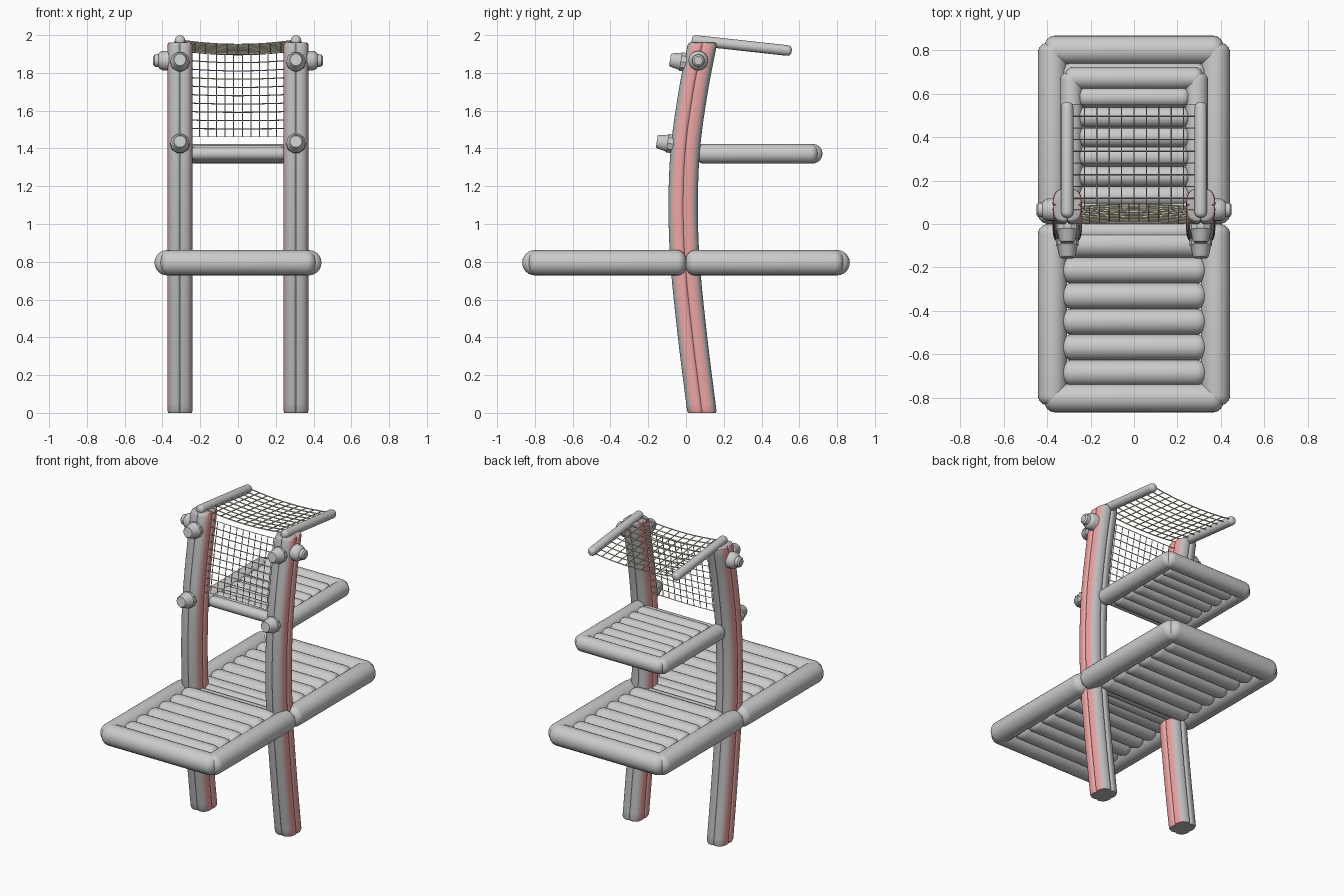
import bpy, bmesh, math
from mathutils import Vector

if "Cube" in bpy.data.objects:
    bpy.data.objects.remove(bpy.data.objects["Cube"])

PX = 0.307  # post centre in x


def material(name, rgb):
    m = bpy.data.materials.new(name)
    m.diffuse_color = (*rgb, 1)
    m.use_nodes = True
    m.node_tree.nodes["Principled BSDF"].inputs["Base Color"].default_value = m.diffuse_color
    return m


pink = material("pink_panel", (0.85, 0.38, 0.38))
grey = material("grey_panel", (0.5, 0.5, 0.5))
cord = material("net_cord", (0.85, 0.8, 0.6))


def finish(bm, name, mats=(), smooth=True):
    bmesh.ops.recalc_face_normals(bm, faces=bm.faces)
    for f in bm.faces:
        f.smooth = smooth
    me = bpy.data.meshes.new(name)
    bm.to_mesh(me)
    bm.free()
    for m in mats:
        me.materials.append(m)
    ob = bpy.data.objects.new(name, me)
    bpy.context.collection.objects.link(ob)
    return ob


def loft(bm, rings):
    """Skin a list of point rings and cap both ends."""
    vs = [[bm.verts.new(p) for p in r] for r in rings]
    n = len(vs[0])
    for a, b in zip(vs, vs[1:]):
        for i in range(n):
            bm.faces.new((a[i], a[(i + 1) % n], b[(i + 1) % n], b[i]))
    bm.faces.new(vs[0])
    bm.faces.new(vs[-1])


def lathe(name, p0, p1, profile, seg=24, angle=None):
    """Revolve (distance, radius) points about the axis p0 -> p1."""
    p0, p1 = Vector(p0), Vector(p1)
    q = (p1 - p0).to_track_quat('Z', 'Y')
    bm = bmesh.new()
    loft(bm, [[p0 + q @ Vector((r * math.cos(2 * math.pi * i / seg),
                                r * math.sin(2 * math.pi * i / seg), d))
               for i in range(seg)] for d, r in profile])
    ob = finish(bm, name)
    if angle:
        ob.data.set_sharp_from_angle(angle=math.radians(angle))
    return ob


def tube(name, p0, p1, r, e):
    """Inflated tube with rounded ends of length e."""
    L = (Vector(p1) - Vector(p0)).length
    arc = [(e * (1 - math.cos(t)), r * (0.25 + 0.75 * math.sin(t)))
           for t in [i * math.pi / 12 for i in range(7)]]
    return lathe(name, p0, p1, arc + [(L - d, q) for d, q in reversed(arc)])


# posts: seamed pillow section swept along a gentle bow
BOW = [(0, .085), (.4, .035), (.8, -.005), (1.1, -.015), (1.4, -.003), (1.7, .038), (1.96, .088)]


def bow(z):
    """Catmull-Rom interpolation of the post centre line."""
    i = max(k for k in range(len(BOW) - 1) if BOW[k][0] <= z + 1e-9)
    (z0, y0), (z1, y1) = BOW[i], BOW[i + 1]

    def slope(k):
        a, b = BOW[max(k - 1, 0)], BOW[min(k + 1, len(BOW) - 1)]
        return (b[1] - a[1]) / (b[0] - a[0])
    h = z1 - z0
    t = (z - z0) / h
    return (y0 * (2*t**3 - 3*t*t + 1) + y1 * (3*t*t - 2*t**3)
            + h * slope(i) * (t**3 - 2*t*t + t) + h * slope(i + 1) * (t**3 - t*t))


def section(n=64):
    pts = []
    for i in range(n):
        a = 2 * math.pi * i / n
        c, s = math.cos(a), math.sin(a)
        notch = 1 - 0.13 * max(0, 1 - abs(math.sin(2 * a)) / 0.4) ** 2
        f = (abs(c) ** 3 + abs(s) ** 3) ** (-1 / 3) * notch
        pts.append((0.067 * c * f, 0.078 * s * f))
    return pts


sec = section()
for side, tag in ((-1, "left"), (1, "right")):
    rings = []
    zs = [(0, .93), (.012, 1)] + [(i * .05, 1) for i in range(1, 39)] + [(1.945, 1), (1.957, .95), (1.96, .88)]
    for z, k in zs:
        rings.append([(side * PX + x * k, bow(z) + y * k, z) for x, y in sec])
    bm = bmesh.new()
    loft(bm, rings)
    for f in bm.faces:
        if len(f.verts) == 4:
            c = f.calc_center_median()
            dx, dy = abs(c.x - side * PX), abs(c.y - bow(c.z))
            f.material_index = int(dx > 0.05 and dy < 0.058)
    post = finish(bm, tag + "_post", (grey, pink))
    post.data.set_sharp_from_angle(angle=math.radians(40))

    # stepped knobs on the front and outer side of each post
    x = side * PX
    step = [(0, .052), (.05, .052), (.058, .046), (.10, .038), (.108, .032)]
    lathe(tag + "_upper_front_knob", (x, .022, 1.852), (x, -.1, 1.872), step, 10, 35)
    lathe(tag + "_lower_front_knob", (x, -.048, 1.42), (x, -.16, 1.438), step, 10, 35)
    lathe(tag + "_side_knob", (x + side * .03, .065, 1.865), (x + side * .11, .065, 1.865),
          [(0, .052), (.062, .052), (.078, .044), (.085, .034), (.104, .032), (.112, .022)], 16, 35)

    # canopy rail
    tube(tag + "_canopy_rail", (x, .03, 1.974), (x, .56, 1.916), .028, .025)


def deck(name, y0, d, z, s):
    """Inflated deck: two side tubes, an end tube and cross slats."""
    P = lambda x, y: (x * s, y0 + d * y * s, z)
    for sx, t in ((-1, "left"), (1, "right")):
        tube(f"{name}_{t}_side_tube", P(sx * .375, 0), P(sx * .375, .835), .067 * s, .045 * s)
    tube(name + "_end_tube", P(-.412, .8), P(.412, .8), .067 * s, .05 * s)
    for i in range(6):
        y = .095 + .118 * i
        tube(f"{name}_slat_{i + 1}", P(-.335, y), P(.335, y), .06 * s, .05 * s)
    tube(name + "_inner_slat", P(-.335, .035), P(.335, .035), .045 * s, .04 * s)


deck("front_deck", 0, -1, .795, 1)
deck("back_deck", 0, 1, .795, 1)
deck("upper_deck", .055, 1, 1.372, .77)


def net(name, nx, ny, fn):
    """Cord net: grid of fn(u, v) points turned into wires."""
    bm = bmesh.new()
    g = [[bm.verts.new(fn(i / nx, j / ny)) for i in range(nx + 1)] for j in range(ny + 1)]
    for j in range(ny):
        for i in range(nx):
            bm.faces.new((g[j][i], g[j][i + 1], g[j + 1][i + 1], g[j + 1][i]))
    ob = finish(bm, name, (cord,), False)
    w = ob.modifiers.new("cords", 'WIREFRAME')
    w.thickness = .008
    w.offset = 0
    w.use_even_offset = False


def back_net(u, v):
    z = 1.46 + .45 * v
    sag = 4 * u * (1 - u)
    return (-.25 + .5 * u, bow(z) + .012 * sag, z - .012 * sag * v)


def roof_net(u, v):
    return (-.285 + .57 * u, .065 + .485 * v, 1.97 - .053 * v - .02 * 4 * u * (1 - u))


net("back_net", 11, 10, back_net)
net("canopy_net", 10, 9, roof_net)
